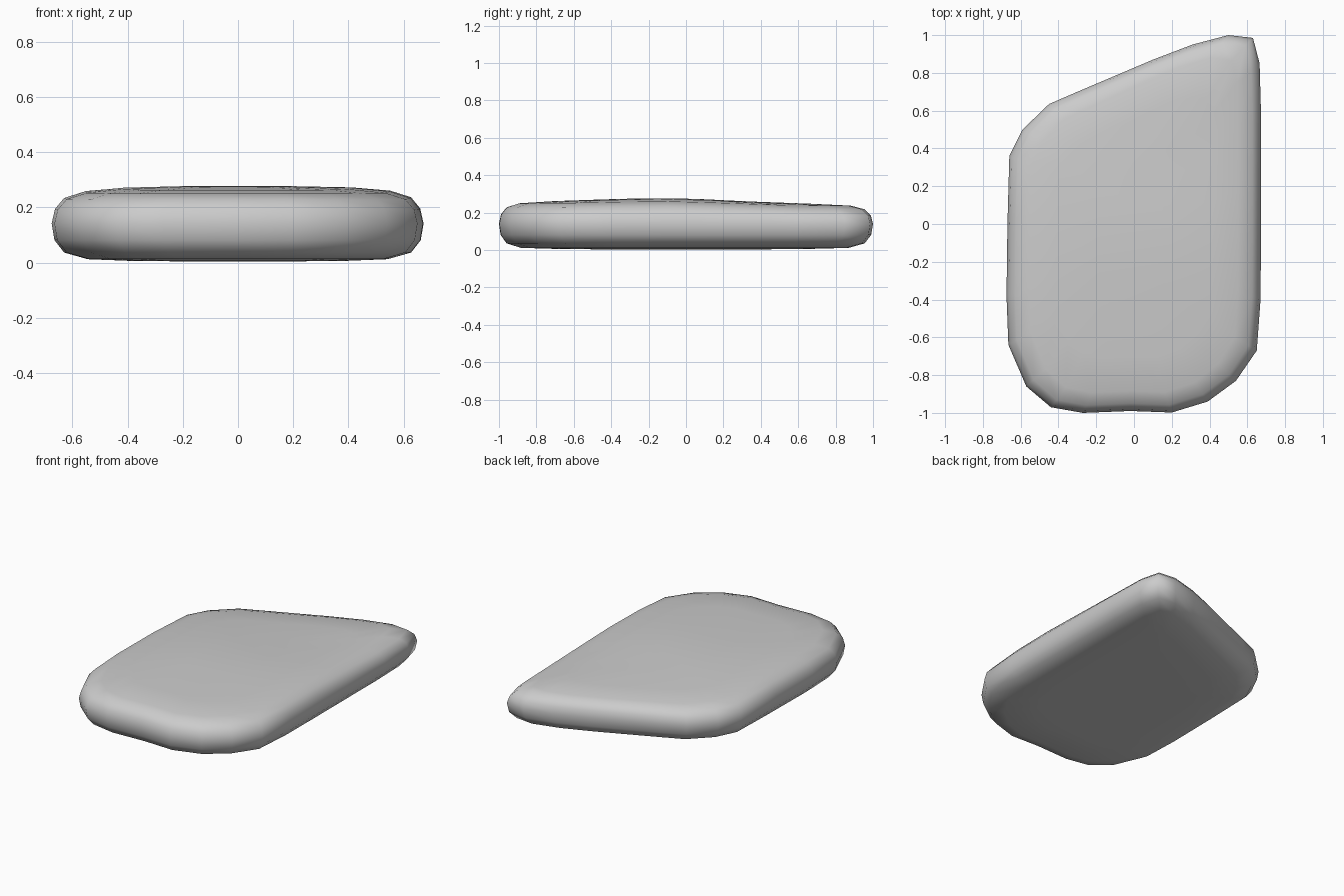
import bpy, bmesh, math

if "Cube" in bpy.data.objects:
    bpy.data.objects.remove(bpy.data.objects["Cube"])

# Plan outline of the slab, clockwise from the tall back corner
OUTLINE = [(0.50, 1.0), (0.63, 0.985), (0.665, 0.85), (0.672, 0.6), (0.672, 0.2),
           (0.672, -0.1), (0.67, -0.4), (0.65, -0.67), (0.54, -0.83), (0.39, -0.94),
           (0.20, -0.998), (-0.02, -0.99), (-0.27, -1.0), (-0.44, -0.97), (-0.57, -0.86),
           (-0.665, -0.64), (-0.675, -0.38), (-0.67, 0.0), (-0.66, 0.36), (-0.59, 0.50),
           (-0.45, 0.635), (-0.30, 0.70), (-0.1, 0.785), (0.1, 0.87), (0.31, 0.95)]

# Edge section: inward distance, height
SECTION = [(0.48, 0.008), (0.28, 0.010), (0.13, 0.016), (0.045, 0.04), (0.01, 0.085),
           (0.0, 0.145), (0.012, 0.195), (0.045, 0.232), (0.12, 0.254), (0.26, 0.265),
           (0.48, 0.269)]


def surface_height(y, z):
    """Top swells slightly in the middle and dips toward the back."""
    swell = 0.012 * math.exp(-((y + 0.15) / 0.35) ** 2) - 0.014 * max(0, min(1, (y - 0.1) / 0.5))
    return z + swell * max(0, (z - 0.14) / 0.13)


def ring_point(p, d, z):
    x = p[0] * (1 - d / 0.67)
    y = -0.05 + (p[1] + 0.05) * (1 - d * 0.95)
    if d > 0.25:
        y = -0.05 + (p[1] + 0.05) * (1 - d * 1.2)
    return (x, y, surface_height(y, z))


bm = bmesh.new()
rings = [[bm.verts.new(ring_point(p, d, z)) for p in OUTLINE] for d, z in SECTION]
n = len(OUTLINE)
for low, high in zip(rings, rings[1:]):
    for i in range(n):
        j = (i + 1) % n
        bm.faces.new((low[i], low[j], high[j], high[i]))

# Close the two broad faces
bm.faces.new(rings[0])
bm.faces.new(rings[-1])
bmesh.ops.recalc_face_normals(bm, faces=bm.faces)
bmesh.ops.triangulate(bm, faces=[f for f in bm.faces if len(f.verts) > 4])
low_z = min(v.co.z for v in bm.verts)
bmesh.ops.translate(bm, verts=bm.verts, vec=(0, 0, -low_z + 0.004))

mesh = bpy.data.meshes.new("stone_slab")
bm.to_mesh(mesh)
bm.free()
slab = bpy.data.objects.new("stone_slab", mesh)
bpy.context.collection.objects.link(slab)
for poly in mesh.polygons:
    poly.use_smooth = True
